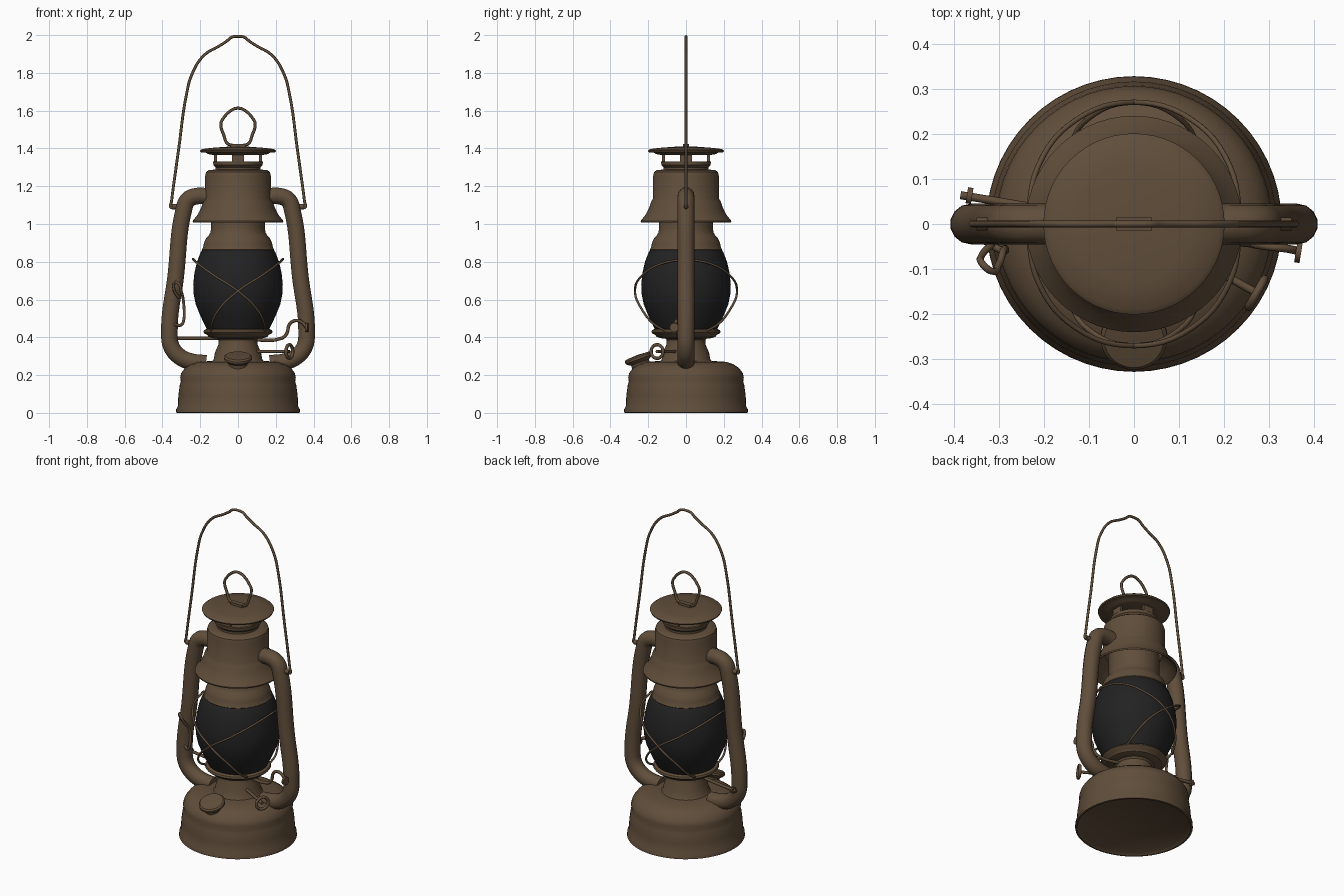
import bpy, bmesh, math
from mathutils import Vector, Matrix


def material(name, rgb):
    m = bpy.data.materials.new(name)
    m.diffuse_color = (*rgb, 1)
    return m


BROWN = material("aged_brown_metal", (0.118, 0.076, 0.043))
GLASS = material("dark_glass", (0.016, 0.016, 0.017))


def finish(name, mesh, mat, angle=35):
    mesh.materials.clear()
    mesh.materials.append(mat)
    mesh.shade_smooth()
    mesh.set_sharp_from_angle(angle=math.radians(angle))
    ob = bpy.data.objects.new(name, mesh)
    bpy.context.collection.objects.link(ob)
    return ob


def from_bm(name, bm, mat=BROWN):
    bmesh.ops.recalc_face_normals(bm, faces=bm.faces)
    me = bpy.data.meshes.new(name)
    bm.to_mesh(me)
    bm.free()
    return finish(name, me, mat)


def lathe(name, profile, mat=BROWN, segs=56):
    """Spin an (r, z) profile round the z axis."""
    bm = bmesh.new()
    vs = [bm.verts.new((r, 0, z)) for r, z in profile]
    es = [bm.edges.new(p) for p in zip(vs, vs[1:])]
    bmesh.ops.spin(bm, geom=vs + es, cent=(0, 0, 0), axis=(0, 0, 1),
                   angle=2 * math.pi, steps=segs, use_duplicate=False)
    bmesh.ops.remove_doubles(bm, verts=bm.verts, dist=1e-4)
    return from_bm(name, bm, mat)


def wire(name, pts, radius, closed=False, res=6, straight=False):
    """Round bar following a smooth path, stored as a mesh."""
    cu = bpy.data.curves.new(name, 'CURVE')
    cu.dimensions = '3D'
    cu.bevel_depth = radius
    cu.bevel_resolution = 5 if radius > 0.02 else 2
    cu.resolution_u = res
    cu.use_fill_caps = True
    sp = cu.splines.new('BEZIER')
    sp.bezier_points.add(len(pts) - 1)
    for b, p in zip(sp.bezier_points, pts):
        b.co = p
        b.handle_left_type = b.handle_right_type = 'VECTOR' if straight else 'AUTO'
    sp.use_cyclic_u = closed
    tmp = bpy.data.objects.new("tmp", cu)
    bpy.context.collection.objects.link(tmp)
    bpy.context.view_layer.update()
    me = bpy.data.meshes.new_from_object(
        tmp.evaluated_get(bpy.context.evaluated_depsgraph_get()))
    bpy.data.objects.remove(tmp)
    return finish(name, me, BROWN, 50)


def disc(name, centre, axis, r, depth):
    bm = bmesh.new()
    rot = Vector(axis).to_track_quat('Z', 'Y').to_matrix().to_4x4()
    bmesh.ops.create_cone(bm, cap_ends=True, segments=20, radius1=r, radius2=r,
                          depth=depth, matrix=Matrix.Translation(centre) @ rot)
    return from_bm(name, bm)


def mirror_path(half):
    """Complete a path whose last point lies on x = 0."""
    return half + [(-x, y, z) for x, y, z in half[-2::-1]]


# Fuel tank
lathe("fuel_tank", [(0, 0.015), (0.30, 0.012), (0.318, 0), (0.328, 0.002), (0.327, 0.02),
                    (0.318, 0.035), (0.316, 0.09), (0.308, 0.15), (0.303, 0.165), (0.306, 0.19),
                    (0.300, 0.212), (0.280, 0.238), (0.250, 0.258), (0.215, 0.270),
                    (0.14, 0.275), (0, 0.278)])

# Burner and globe seat
lathe("burner", [(0.14, 0.27), (0.128, 0.285), (0.122, 0.32), (0.104, 0.36), (0.102, 0.385),
                 (0.115, 0.40), (0, 0.40)])
lathe("globe_seat", [(0, 0.395), (0.13, 0.395), (0.155, 0.402), (0.165, 0.415), (0.178, 0.420),
                     (0.184, 0.428), (0.180, 0.438), (0.165, 0.445), (0, 0.445)])

# Glass globe
lathe("glass_globe", [(0, 0.44), (0.163, 0.44), (0.176, 0.465), (0.202, 0.52), (0.224, 0.575),
                      (0.235, 0.63), (0.237, 0.68), (0.231, 0.74), (0.217, 0.80), (0.198, 0.85),
                      (0.188, 0.865), (0, 0.865)], GLASS)

# Globe top collar and chimney neck
lathe("globe_collar", [(0, 0.86), (0.186, 0.858), (0.191, 0.866), (0.185, 0.876), (0.181, 0.895),
                       (0.172, 0.92), (0.155, 0.94), (0.146, 0.955), (0.142, 0.98),
                       (0.142, 1.10), (0, 1.10)])

# Flared hood
lathe("hood", [(0.155, 1.10), (0.175, 1.08), (0.20, 1.05), (0.230, 1.012), (0.238, 1.008),
               (0.240, 1.016), (0.215, 1.048), (0.195, 1.085), (0.184, 1.12), (0.174, 1.135),
               (0.174, 1.255), (0.169, 1.275), (0.155, 1.285), (0.125, 1.288), (0, 1.288)])

# Vent ring, posts and cap
lathe("vent_ring", [(0.118, 1.28), (0.118, 1.30), (0.130, 1.312), (0.132, 1.330),
                    (0.120, 1.332), (0.115, 1.325), (0, 1.325)])
for i in range(4):
    bm = bmesh.new()
    bmesh.ops.create_cube(bm, size=1, matrix=Matrix.Rotation(i * math.pi / 2, 4, 'Z')
                          @ Matrix.Translation((0.118, 0, 1.345)) @ Matrix.Diagonal((0.016, 0.066, 0.06, 1)))
    from_bm(f"vent_post_{i + 1}", bm)
lathe("vent_cap", [(0, 1.366), (0.135, 1.366), (0.158, 1.37), (0.170, 1.378), (0.198, 1.380),
                   (0.201, 1.388), (0.190, 1.397), (0.13, 1.404), (0.06, 1.409), (0, 1.41)])

# Cap lifting loop and its clip
bm = bmesh.new()
bmesh.ops.create_cube(bm, size=1, matrix=Matrix.Translation((0, 0, 1.413))
                      @ Matrix.Diagonal((0.078, 0.03, 0.022, 1)))
from_bm("loop_clip", bm)
wire("cap_loop", mirror_path([(0.03, 0, 1.417), (0.055, 0, 1.425), (0.075, 0, 1.47), (0.091, 0, 1.53),
                              (0.08, 0, 1.556), (0.03, 0, 1.605), (0, 0, 1.613)]), 0.008)

# Carrying handle
wire("carrying_handle", mirror_path([(0.335, 0, 1.092), (0.355, 0, 1.088), (0.352, 0, 1.12),
                                     (0.315, 0, 1.39), (0.272, 0, 1.69), (0.245, 0, 1.79),
                                     (0.18, 0, 1.893), (0.095, 0, 1.945), (0.06, 0, 1.968),
                                     (0.035, 0, 1.988), (0, 0, 1.993)]), 0.0075)

# Side air tubes with handle ears
for side, s in (("left", -1), ("right", 1)):
    wire(f"{side}_air_tube", [(s * x, 0, z) for x, z in
         ((0.16, 1.147), (0.22, 1.147), (0.265, 1.128), (0.288, 1.07), (0.33, 0.72), (0.363, 0.43),
          (0.352, 0.35), (0.305, 0.295), (0.25, 0.272), (0.17, 0.262))], 0.045, res=8)
    disc(f"{side}_handle_ear", (s * 0.325, 0, 1.092), (1, 0, 0), 0.014, 0.05)

# Guard wires crossing on the front and back of the globe
guard = [(0.238, 0, 0.815), (0.212, 0.13, 0.79), (0.13, 0.23, 0.73), (0, 0.27, 0.645),
         (-0.10, 0.235, 0.55), (-0.14, 0.17, 0.47), (-0.14, 0.11, 0.435)]
for face, f in (("front", -1), ("back", 1)):
    for side, s in (("left", -1), ("right", 1)):
        wire(f"{face}_{side}_guard_wire", [(s * x, f * y, z) for x, y, z in guard], 0.006)

# Filler cap, tilted forward
axis = Vector((0, -0.34, 0.94))
cap = lathe("filler_cap", [(0, -0.06), (0.05, -0.06), (0.05, -0.018), (0.062, -0.012), (0.074, 0),
                           (0.074, 0.012), (0.066, 0.020), (0, 0.024)], segs=28)
cap.data.transform(Matrix.Translation((0, -0.25, 0.284)) @ Matrix.Rotation(math.radians(20), 4, 'X'))

# Wick adjuster
along = Vector((0.87, -0.49, 0))
hub = Vector((0.272, -0.153, 0.325))
wire("wick_shaft", [(0.07, -0.04, 0.325), hub], 0.009, straight=True)
across = Vector((0.49, 0.87, 0))
wire("wick_knob", [hub + 0.036 * (math.cos(a) * across + math.sin(a) * Vector((0, 0, 1)))
                   for a in [k * math.pi / 4 for k in range(8)]], 0.009, closed=True, res=4)

# Globe lifting lever across the lantern
wire("lift_lever", [(-0.385, 0.064, 0.395), (0.0, 0, 0.395), (0.23, -0.04, 0.395), (0.258, -0.043, 0.42),
                    (0.272, -0.046, 0.468), (0.30, -0.05, 0.488), (0.335, -0.054, 0.482),
                    (0.365, -0.06, 0.45)], 0.009)
disc("lever_left_end", (-0.365, 0.063, 0.395), (1, -0.16, 0), 0.018, 0.012)
disc("lever_right_end", (0.365, -0.062, 0.452), (1, -0.16, 0), 0.024, 0.012)

# Hooked catch on the left tube
wire("lever_catch", [(-0.335, -0.035, 0.468), (-0.30, -0.056, 0.466), (-0.29, -0.06, 0.48),
                     (-0.29, -0.06, 0.60), (-0.30, -0.09, 0.64), (-0.315, -0.105, 0.685),
                     (-0.335, -0.09, 0.69), (-0.338, -0.07, 0.65), (-0.315, -0.045, 0.61)], 0.008)
